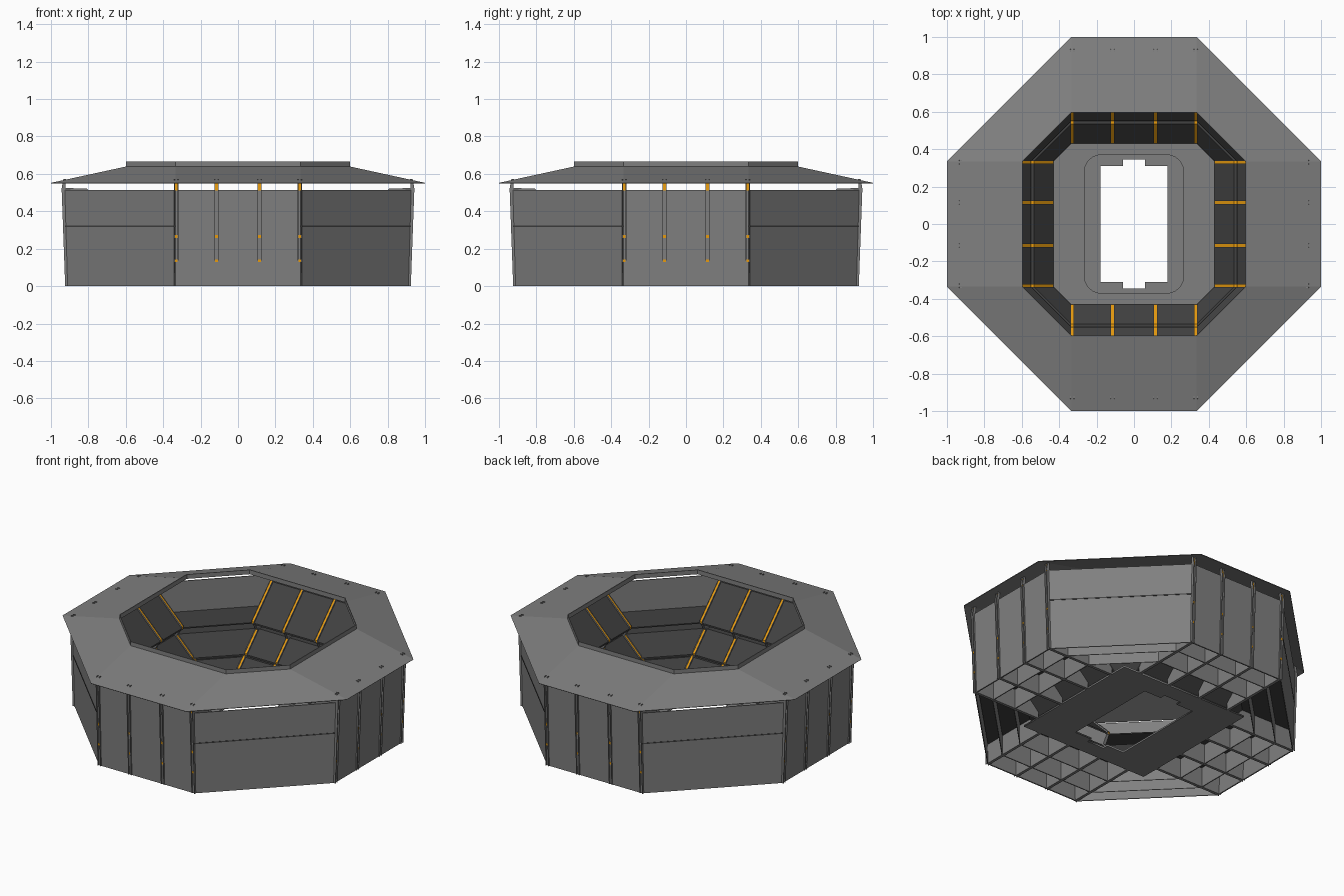
import bpy, bmesh, math
from mathutils import Matrix, Vector

if "Cube" in bpy.data.objects:
    bpy.data.objects.remove(bpy.data.objects["Cube"])

C = 0.335  # half length of the straight sides, the same for every ring


def material(name, rgb):
    m = bpy.data.materials.new(name)
    m.diffuse_color = (*rgb, 1)
    m.use_nodes = True
    m.node_tree.nodes["Principled BSDF"].inputs["Base Color"].default_value = m.diffuse_color
    return m


GREY = material("concrete_grey", (0.215, 0.215, 0.215))
DARK = material("seat_dark_grey", (0.052, 0.052, 0.052))
ORANGE = material("stair_orange", (0.83, 0.34, 0.005))


def finish(name, bm, mat):
    bmesh.ops.recalc_face_normals(bm, faces=bm.faces)
    me = bpy.data.meshes.new(name)
    bm.to_mesh(me)
    bm.free()
    me.materials.append(mat)
    ob = bpy.data.objects.new(name, me)
    bpy.context.collection.objects.link(ob)
    return ob


def corners(r, z):
    pts = [(C, -r), (r, -C), (r, C), (C, r), (-C, r), (-r, C), (-r, -C), (-C, -r)]
    return [Vector((x, y, z)) for x, y in pts]


def slab(path, t):
    """Closed section: a path of (radius, height) with thickness t below it."""
    return path + [(r, z - t) for r, z in reversed(path)]


def lift(path, dz):
    return [(r, z + dz) for r, z in path]


def ring(name, section, mat, sides="all"):
    """Sweep a closed section round the octagon, on all, diagonal or straight sides."""
    bm = bmesh.new()
    n = len(section)
    loops = [corners(r, z) for r, z in section]
    if sides == "all":
        vs = [[bm.verts.new(l[i]) for l in loops] for i in range(8)]
        spans = [(vs[i], vs[(i + 1) % 8]) for i in range(8)]
    else:
        start = 0 if sides == "diagonal" else 1
        spans = [([bm.verts.new(l[i]) for l in loops],
                  [bm.verts.new(l[(i + 1) % 8]) for l in loops]) for i in range(start, 8, 2)]
    for a, b in spans:
        for k in range(n):
            j = (k + 1) % n
            bm.faces.new((a[k], a[j], b[j], b[k]))
        if sides != "all":
            bm.faces.new(a)
            bm.faces.new(b)
    return finish(name, bm, mat)


def plates(name, section, width, mat, offsets=(0,)):
    """Upright plates across each straight side, four stations per side."""
    bm = bmesh.new()
    for q in range(4):
        rot = Matrix.Rotation(q * math.pi / 2, 3, "Z")
        for x in [s + o for s in (-0.33, -0.115, 0.115, 0.33) for o in offsets]:
            a, b = [[bm.verts.new(rot @ Vector((x + s * width / 2, -r, z))) for r, z in section]
                    for s in (-1, 1)]
            bm.faces.new(a)
            bm.faces.new(b)
            for k in range(len(section)):
                j = (k + 1) % len(section)
                bm.faces.new((a[k], a[j], b[j], b[k]))
    return finish(name, bm, mat)


def holed_plate(name, outer, hole, z0, z1, mat):
    """Flat plate with a hole, from a filled 2D curve."""
    cu = bpy.data.curves.new(name, "CURVE")
    cu.dimensions = "2D"
    cu.fill_mode = "BOTH"
    cu.extrude = (z1 - z0) / 2
    for pts in (outer, hole):
        sp = cu.splines.new("POLY")
        sp.points.add(len(pts) - 1)
        for p, (x, y) in zip(sp.points, pts):
            p.co = (x, y, 0, 1)
        sp.use_cyclic_u = True
    cu.materials.append(mat)
    ob = bpy.data.objects.new(name, cu)
    ob.location.z = (z0 + z1) / 2
    bpy.context.collection.objects.link(ob)
    bpy.ops.object.select_all(action="DESELECT")
    ob.select_set(True)
    bpy.context.view_layer.objects.active = ob
    bpy.ops.object.convert(target="MESH")


# Outer wall and roof with its raised inner rim
ring("outer_wall", [(0.917, 0), (0.932, 0.515), (0.924, 0.515), (0.909, 0)], GREY)
ring("roof", [(1.0, 0.552), (0.6, 0.639), (0.6, 0.665), (0.595, 0.665), (0.595, 0.637), (0.998, 0.549)], GREY)

# Seating: upper tier on straight sides, flat deck on diagonals, two lower tiers all round
TIER1 = [(0.93, 0.512), (0.81, 0.51), (0.62, 0.32)]
TIER2 = [(0.91, 0.265), (0.67, 0.265), (0.55, 0.145)]
TIER3 = [(0.91, 0.135), (0.535, 0.135), (0.43, 0.03)]
ring("upper_tier", slab(TIER1, 0.01), DARK, "straight")
ring("corner_deck", slab([(0.929, 0.323), (0.62, 0.32)], 0.007), DARK, "diagonal")
ring("middle_tier", slab(TIER2, 0.01), DARK)
ring("lower_tier", slab(TIER3, 0.01), DARK)

# Upright walls below the seating
for name, r in (("outer_underwall", 0.78), ("inner_underwall", 0.62)):
    ring(name, [(r, 0), (r + 0.006, 0), (r + 0.006, 0.128), (r, 0.128)], GREY)

# Grey ribs under the seating
plates("support_ribs", [(0.45, 0), (0.915, 0), (0.928, 0.505), (0.81, 0.502), (0.626, 0.318),
                        (0.66, 0.26), (0.555, 0.145), (0.53, 0.13), (0.45, 0.04)], 0.018, GREY)
# Paired fins up the outside of the wall, leaning in through the roof
plates("wall_fins", [(0.91, 0), (0.924, 0), (0.943, 0.52), (0.934, 0.573), (0.92, 0.573),
                     (0.924, 0.52)], 0.004, GREY, (-0.009, 0.009))
# Orange posts and beam ends recessed between the fins
plates("post_cores", [(0.925, 0.512), (0.932, 0.512), (0.928, 0.56), (0.921, 0.56)], 0.014, ORANGE)
for name, z in (("upper_beam_ends", 0.265), ("lower_beam_ends", 0.135)):
    r = 0.919 + z * 0.033
    plates(name, [(r - 0.01, z - 0.007), (r, z - 0.007), (r, z + 0.007), (r - 0.01, z + 0.007)], 0.014, ORANGE)

# Orange stairs between grey kerbs
for name, tier in (("upper", TIER1), ("middle", TIER2), ("lower", TIER3)):
    plates(name + "_stairs", slab(lift(tier, 0.007), 0.012), 0.014, ORANGE)
    plates(name + "_kerbs", slab(lift(tier, 0.012), 0.018), 0.003, GREY, (-0.0085, 0.0085))

# Floor: square base plate with a notched opening, octagonal surround on top
q = 0.45
notched = [(0.18, -0.31), (0.18, 0.31), (0.06, 0.31), (0.06, 0.345), (-0.06, 0.345), (-0.06, 0.31),
           (-0.18, 0.31), (-0.18, -0.31), (-0.06, -0.31), (-0.06, -0.345), (0.06, -0.345), (0.06, -0.31)]
holed_plate("base_plate", [(-q, -q), (q, -q), (q, q), (-q, q)], notched, 0, 0.01, GREY)
rounded = []
for k, (sx, sy) in enumerate([(1, 1), (-1, 1), (-1, -1), (1, -1)]):
    for i in range(7):
        a = (k + i / 6) * math.pi / 2
        rounded.append((sx * 0.175 + 0.09 * math.cos(a), sy * 0.28 + 0.09 * math.sin(a)))
holed_plate("floor_surround", [(v.x, v.y) for v in corners(0.44, 0)], rounded, 0.01, 0.02, GREY)
